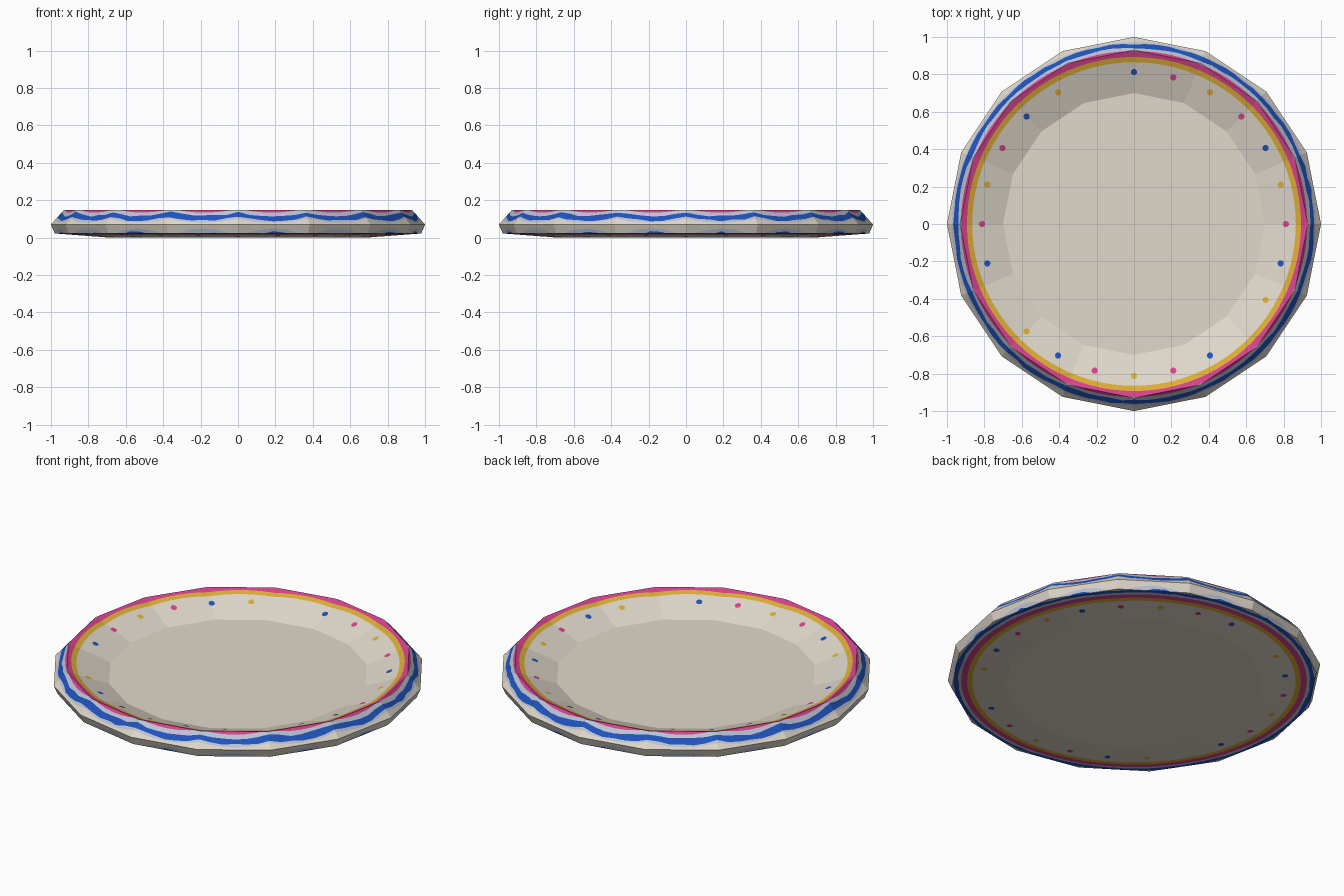
import bpy, bmesh, math, random
from mathutils import Vector

if "Cube" in bpy.data.objects:
    bpy.data.objects.remove(bpy.data.objects["Cube"])

random.seed(4)
SIDES, SUB = 16, 6            # 16-sided plate, six thin wedges per side
N = SIDES * SUB
STEP = 2 * math.pi / N
HALF = math.pi / SIDES

# Profile of the plate (corner radius, height): floor, rim, outer wall, underside
FLOOR, RIM = (0.70, 0.06), (0.93, 0.148)
FOOT, LOWER = (0.69, 0.0), (0.98, 0.022)
PROFILE = [(0, 0.06), FLOOR, RIM, (1.0, 0.07), LOWER, FOOT, (0, 0)]


def material(name, srgb):
    m = bpy.data.materials.new(name)
    m.diffuse_color = [((c / 255 + 0.055) / 1.055) ** 2.4 for c in srgb] + [1]
    m.use_nodes = True
    m.node_tree.nodes["Principled BSDF"].inputs["Base Color"].default_value = m.diffuse_color
    return m


CREAM, GOLD, PINK, PALE, BLUE = range(5)
MATS = [material("cream_glaze", (224, 216, 203)), material("gold_paint", (222, 175, 54)),
        material("pink_paint", (216, 66, 142)), material("pale_blue_wash", (190, 198, 216)),
        material("blue_paint", (32, 84, 190))]


def side_factor(a):
    """Distance to the polygon edge at angle a, for a corner radius of 1."""
    return math.cos(HALF) / math.cos(a % (2 * HALF) - HALF)


def add_object(name, bm):
    me = bpy.data.meshes.new(name)
    bm.to_mesh(me)
    bm.free()
    for m in MATS:
        me.materials.append(m)
    ob = bpy.data.objects.new(name, me)
    bpy.context.collection.objects.link(ob)
    return ob


# Painted rings: mean radius and brush wobble; BANDS are the colours between them
RINGS = [(0.865, 0.0), (0.893, 0.0), (0.925, 0.0), (0.941, 0.004), (0.963, 0.004), (0.972, 0.0)]
BANDS = [CREAM, GOLD, PINK, PALE, BLUE, PALE, CREAM]
radii = [[r + random.uniform(-w, w) for _ in range(N)] for r, w in RINGS]

# Plate body: each wedge is cut by the upright planes of the rings
plate = bmesh.new()
for i in range(N):
    wedge = bmesh.new()
    ends = [i * STEP, (i + 1) * STEP]
    rows = []
    for r, z in PROFILE:
        pts = [(r * side_factor(a) * math.cos(a), r * side_factor(a) * math.sin(a), z) for a in ends]
        rows.append([wedge.verts.new(p) for p in (pts if r else pts[:1])])
    for lo, hi in zip(rows, rows[1:]):
        wedge.faces.new(lo + hi[::-1])
    planes = []
    for ring in radii:
        p, q = [Vector((ring[(i + k) % N] * math.cos(a), ring[(i + k) % N] * math.sin(a), 0))
                for k, a in enumerate(ends)]
        d = q - p
        planes.append((p, Vector((d.y, -d.x, 0)).normalized()))
    for co, no in planes:
        bmesh.ops.bisect_plane(wedge, geom=wedge.verts[:] + wedge.edges[:] + wedge.faces[:],
                               dist=1e-5, plane_co=co, plane_no=no)
    for f in wedge.faces:
        c = f.calc_center_median()
        new = plate.faces.new([plate.verts.new(v.co) for v in f.verts])
        new.material_index = BANDS[sum((c - co).dot(no) > 0 for co, no in planes)]
    wedge.free()
bmesh.ops.remove_doubles(plate, verts=plate.verts[:], dist=1e-5)
bmesh.ops.recalc_face_normals(plate, faces=plate.faces[:])
add_object("plate", plate)


# Painted dots every 15 degrees, on the inner slope and on the underside
def height(x, y, a, b):
    r = math.hypot(x, y) / side_factor(math.atan2(y, x))
    return a[1] + (b[1] - a[1]) * (r - a[0]) / (b[0] - a[0])


DOTS = "PGBPGPB-GBPGPB-GBPGPB-GB"     # counter-clockwise from +x


def add_dots(name, a, b, lift):
    bm = bmesh.new()
    for k, letter in enumerate(DOTS):
        if letter == "-":
            continue
        t = math.radians(15 * k)
        ring = []
        for j in range(10):
            u = j * math.tau / 10
            x = 0.812 * math.cos(t) + 0.017 * math.cos(u)
            y = 0.812 * math.sin(t) + 0.017 * math.sin(u)
            ring.append(bm.verts.new((x, y, height(x, y, a, b) + lift)))
        f = bm.faces.new(ring if lift > 0 else ring[::-1])
        f.material_index = {"P": PINK, "G": GOLD, "B": BLUE}[letter]
    add_object(name, bm)


add_dots("inner_dots", FLOOR, RIM, 0.0015)
add_dots("underside_dots", FOOT, LOWER, -0.0015)
